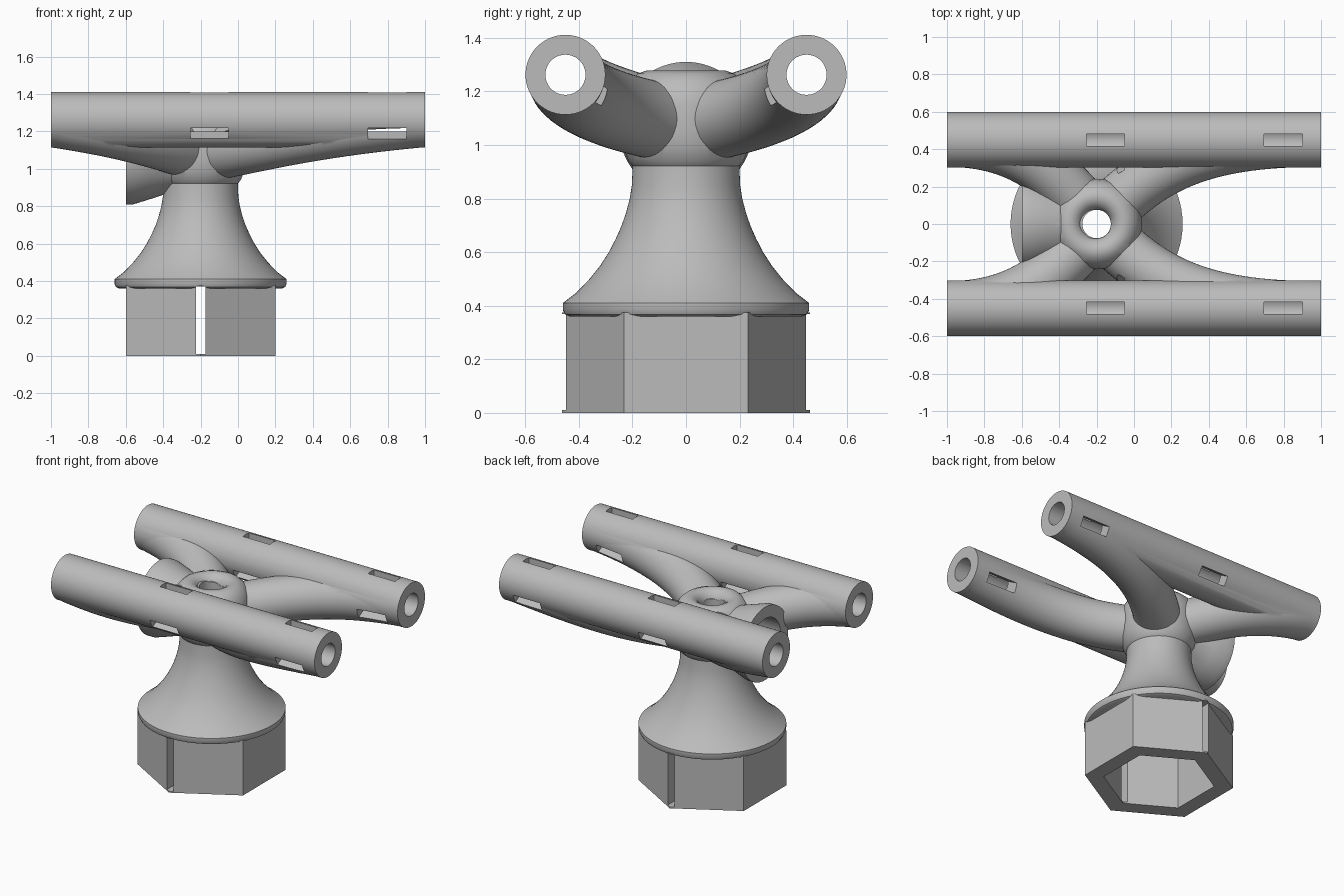
import bpy, bmesh
from math import pi, cos, sin
from mathutils import Vector, Matrix

if "Cube" in bpy.data.objects:
    bpy.data.objects.remove(bpy.data.objects["Cube"], do_unlink=True)

grey = bpy.data.materials.new("matte_grey")
grey.use_nodes = True
colour = (0.5, 0.5, 0.5, 1)
grey.diffuse_color = colour
grey.node_tree.nodes["Principled BSDF"].inputs["Base Color"].default_value = colour

AXIS = -0.2                 # x of the hub and bell axis
TUBE_Y, TUBE_Z = 0.45, 1.262
TO_X = Matrix.Rotation(pi / 2, 4, 'Y')


def skin(name, rings):
    """Closed solid through a list of equal rings of points."""
    bm = bmesh.new()
    loops = [[bm.verts.new(p) for p in ring] for ring in rings]
    n = len(loops[0])
    for a, b in zip(loops, loops[1:]):
        for i in range(n):
            j = (i + 1) % n
            bm.faces.new((a[i], a[j], b[j], b[i]))
    bm.faces.new(loops[0][::-1])
    bm.faces.new(loops[-1])
    bmesh.ops.recalc_face_normals(bm, faces=bm.faces)
    mesh = bpy.data.meshes.new(name)
    bm.to_mesh(mesh)
    bm.free()
    mesh.materials.append(grey)
    ob = bpy.data.objects.new(name, mesh)
    bpy.context.collection.objects.link(ob)
    return ob


def lathe(name, profile, matrix, sides=72):
    """Solid of revolution from (radius, height) pairs."""
    rings = []
    for r, h in profile:
        angles = [pi / 2 + 2 * pi * i / sides for i in range(sides)]
        rings.append([matrix @ Vector((r * cos(a), r * sin(a), h)) for a in angles])
    return skin(name, rings)


def box(name, size, matrix):
    x, y, z = (s / 2 for s in size)
    square = ((-x, -y), (x, -y), (x, y), (-x, y))
    return skin(name, [[matrix @ Vector((u, v, h)) for u, v in square] for h in (-z, z)])


def sweep(name, ctrl, radius, steps=28, sides=48):
    """Round bar along a cubic Bezier."""
    a, b, c, d = map(Vector, ctrl)
    rings = []
    for k in range(steps + 1):
        t = k / steps
        s = 1 - t
        p = a * s**3 + b * 3 * s * s * t + c * 3 * s * t * t + d * t**3
        tan = ((b - a) * s * s + (c - b) * 2 * s * t + (d - c) * t * t).normalized()
        side = tan.cross(Vector((0, 0, 1))).normalized()
        up = side.cross(tan)
        angles = [2 * pi * i / sides for i in range(sides)]
        rings.append([p + (side * cos(q) + up * sin(q)) * radius for q in angles])
    return skin(name, rings)


def combine(target, other, operation):
    mod = target.modifiers.new(operation.lower(), 'BOOLEAN')
    mod.operation, mod.object, mod.solver = operation, other, 'EXACT'
    bpy.context.view_layer.objects.active = target
    bpy.ops.object.modifier_apply(modifier=mod.name)
    bpy.data.objects.remove(other, do_unlink=True)


upright = Matrix.Translation((AXIS, 0, 0))
parts, cuts = [], []

# Flared bell with a rounded flange
bracket = lathe("bracket", [
    (0.435, 0.36), (0.452, 0.368), (0.46, 0.385), (0.46, 0.41), (0.41, 0.448), (0.36, 0.5),
    (0.32, 0.55), (0.288, 0.6), (0.262, 0.65), (0.24, 0.7), (0.223, 0.75),
    (0.21, 0.8), (0.202, 0.85), (0.198, 0.95)], upright)

# Hexagonal nut housing
parts.append(lathe("hex_base", [(0.462, 0), (0.462, 0.375)], upright, 6))

# Rounded hub with a soft lip at the top
parts.append(lathe("hub", [
    (0.19, 0.912), (0.215, 0.94), (0.235, 0.99), (0.242, 1.05), (0.242, 1.15), (0.232, 1.2),
    (0.21, 1.24), (0.18, 1.266), (0.15, 1.277), (0.12, 1.272), (0.095, 1.255),
    (0.08, 1.23), (0.07, 1.19)], upright))

# Flared side socket
sideways = Matrix.Translation((0, 0, 1.06)) @ TO_X
parts.append(lathe("side_socket", [
    (0.25, -0.6), (0.25, -0.56), (0.222, -0.47), (0.19, -0.37), (0.18, -0.2)], sideways))
cuts.append(lathe("socket_bore", [(0.17, -0.7), (0.17, -0.4)], sideways))

# Arms, tubes and their bores and strap slots, mirrored across y
for s in (-1, 1):
    parts.append(sweep("long_arm", [
        (AXIS, 0, 1.07), (0.08, s * 0.31, 1.12), (0.36, s * 0.445, 1.2),
        (0.95, s * TUBE_Y, 1.257)], 0.145))
    parts.append(sweep("short_arm", [
        (AXIS, 0, 1.07), (-0.4, s * 0.27, 1.14), (-0.6, s * 0.44, 1.2),
        (-0.97, s * TUBE_Y, 1.257)], 0.145))
    along = Matrix.Translation((0, s * TUBE_Y, TUBE_Z)) @ TO_X
    parts.append(lathe("tube", [(0.149, -1), (0.149, 1)], along))
    cuts.append(lathe("tube_bore", [(0.075, -1.1), (0.075, 1.1)], along, 48))
    for x in (-0.152, 0.798):
        for k in range(3):
            turn = Matrix.Rotation(2 * pi * k / 3, 4, 'X')
            place = Matrix.Translation((x, s * TUBE_Y, TUBE_Z)) @ turn
            cuts.append(box("strap_slot", (0.205, 0.065, 0.14),
                            place @ Matrix.Translation((0, 0, 0.12))))

# Hollow of the base, centre hole and corner slit
cuts.append(lathe("hex_pocket", [(0.345, -0.1), (0.345, 0.37)], upright, 6))
cuts.append(lathe("centre_hole", [
    (0.29, 0.33), (0.28, 0.4), (0.22, 0.46), (0.13, 0.51), (0.09, 0.56),
    (0.076, 0.62), (0.076, 1.5)], upright))
cuts.append(box("corner_slit", (0.05, 1.2, 0.36), Matrix.Translation((AXIS, 0, 0.19))))

for part in parts:
    combine(bracket, part, 'UNION')
for cut in cuts:
    combine(bracket, cut, 'DIFFERENCE')

bpy.ops.object.select_all(action='DESELECT')
bracket.select_set(True)
bpy.context.view_layer.objects.active = bracket
bpy.ops.object.shade_smooth_by_angle(angle=pi / 6)
